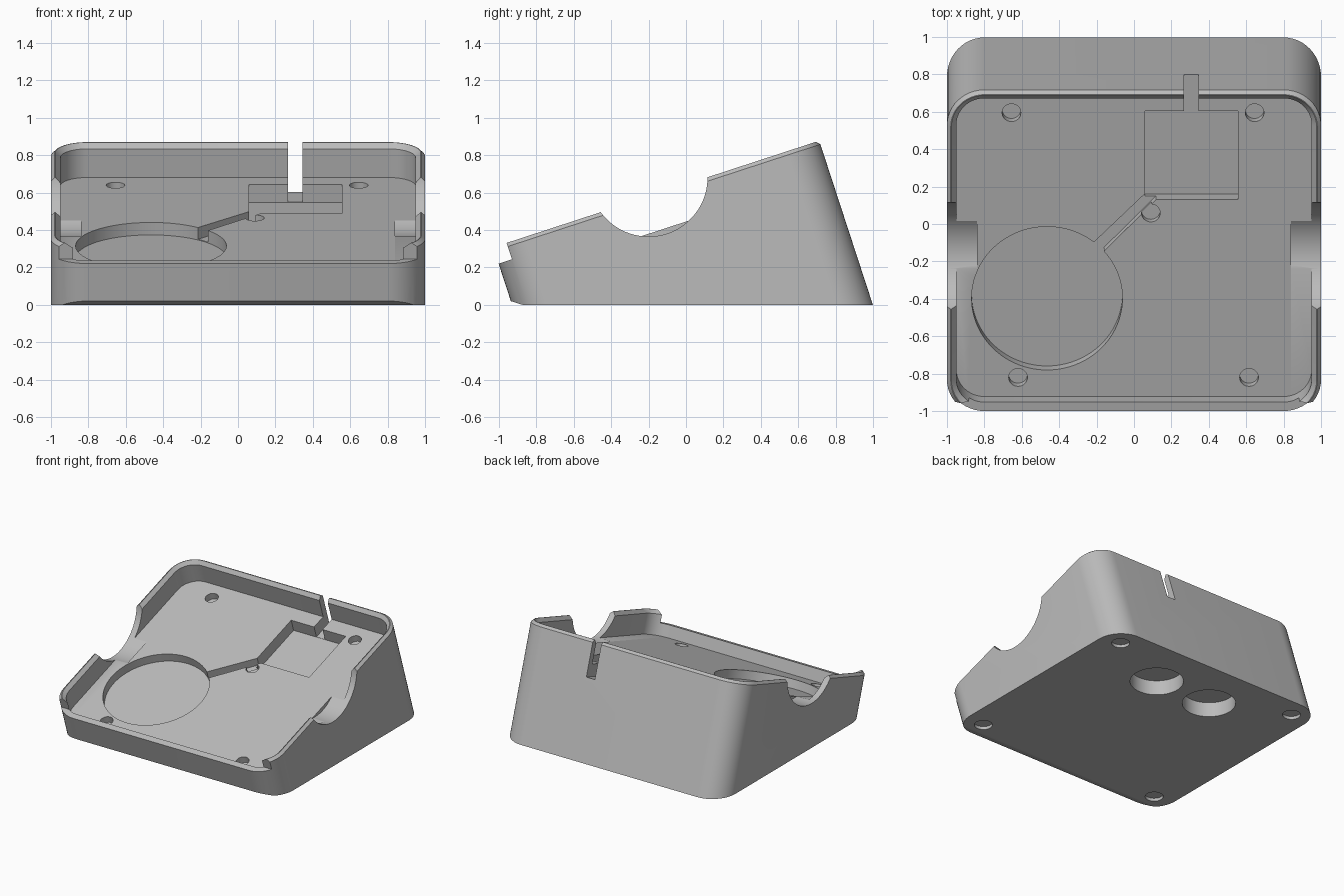
import bpy, bmesh, math
from mathutils import Matrix, Vector

cube = bpy.data.objects.get("Cube")
if cube:
    bpy.data.objects.remove(cube, do_unlink=True)

TILT = Matrix.Rotation(math.radians(18.1), 4, 'X')   # slope of the tray
FRONT, BACK, RIM, FLOOR = -0.882, 0.948, 0.612, 0.423
WALL, RADIUS = 0.05, 0.2

grey = bpy.data.materials.new("grey_plastic")
grey.use_nodes = True
grey.diffuse_color = (0.5, 0.5, 0.5, 1)
grey.node_tree.nodes["Principled BSDF"].inputs["Base Color"].default_value = (0.5, 0.5, 0.5, 1)


def tray_outline(inset):
    """Rounded rectangle of the tray, moved inwards by inset."""
    r = RADIUS - inset
    pts = []
    corners = [(1, BACK, 1, 1), (-1, BACK, -1, 1), (-1, FRONT, -1, -1), (1, FRONT, 1, -1)]
    for q, (x, y, sx, sy) in enumerate(corners):
        for i in range(13):
            a = math.radians(90 * q + 7.5 * i)
            pts.append((x - sx * RADIUS + r * math.cos(a), y - sy * RADIUS + r * math.sin(a)))
    return pts


def circle(x, y, r, n=64):
    return [(x + r * math.cos(math.tau * i / n), y + r * math.sin(math.tau * i / n)) for i in range(n)]


def rect(x0, x1, y0, y1):
    return [(x0, y0), (x1, y0), (x1, y1), (x0, y1)]


def loft(name, rings, matrix):
    """Closed solid through stacked (outline, height) rings."""
    bm = bmesh.new()
    loops = [[bm.verts.new((x, y, h)) for x, y in pts] for pts, h in rings]
    for a, b in zip(loops, loops[1:]):
        for i in range(len(a)):
            j = (i + 1) % len(a)
            bm.faces.new((a[i], a[j], b[j], b[i]))
    bm.faces.new(loops[0][::-1])
    bm.faces.new(loops[-1])
    bm.transform(matrix)
    bmesh.ops.recalc_face_normals(bm, faces=bm.faces)
    mesh = bpy.data.meshes.new(name)
    bm.to_mesh(mesh)
    bm.free()
    ob = bpy.data.objects.new(name, mesh)
    bpy.context.collection.objects.link(ob)
    mesh.materials.append(grey)
    return ob


def slice_off(ob, point, normal):
    """Remove what lies on the normal side of a plane and cap it."""
    bm = bmesh.new()
    bm.from_mesh(ob.data)
    bmesh.ops.bisect_plane(bm, geom=bm.verts[:] + bm.edges[:] + bm.faces[:], plane_co=point,
                           plane_no=normal, clear_outer=True)
    bmesh.ops.holes_fill(bm, edges=[e for e in bm.edges if e.is_boundary], sides=0)
    bmesh.ops.recalc_face_normals(bm, faces=bm.faces)
    bm.to_mesh(ob.data)
    bm.free()


# Wedge body with chamfered outer rim, flat base and small front toe
body = loft("tray_stand", [(tray_outline(0), -1.3), (tray_outline(0), RIM - 0.02),
                           (tray_outline(0.02), RIM)], TILT)
slice_off(body, Vector((0, 0, 0)), Vector((0, 0, -1)))
slice_off(body, Vector((0, -0.87, 0)), Vector((0, -0.3, -0.95)))


def cut(rings, matrix=TILT):
    cutter = loft("cutter", rings, matrix)
    cutter.hide_render = True
    mod = body.modifiers.new("cut", 'BOOLEAN')
    mod.operation, mod.solver, mod.object = 'DIFFERENCE', 'EXACT', cutter
    bpy.context.view_layer.objects.active = body
    bpy.ops.object.modifier_apply(modifier=mod.name)
    bpy.data.objects.remove(cutter, do_unlink=True)


def pocket(outline, depth):
    cut([(outline, FLOOR - depth), (outline, FLOOR + 0.05)])


# Tray recess with flared inner rim
cut([(tray_outline(WALL), FLOOR), (tray_outline(WALL), RIM - 0.028),
     (tray_outline(0.024), RIM), (tray_outline(0.024), 0.9)])

# Lowered front lip
lip = rect(-1.2, 1.2, -1.2, -0.807)
cut([(lip, 0.52), (lip, 0.9)])

# Round finger notches in both side walls
for side in (-1, 1):
    ring = circle(0, 0, 0.315, 96)
    across = Matrix.Translation((side * 1.02, -0.2, 0.68)) @ Matrix.Rotation(math.pi / 2, 4, 'Y')
    cut([(ring, -0.18), (ring, 0.18)], across)

# Round charger pocket, square connector pocket and cable slot through the back
pocket(circle(-0.465, -0.28, 0.403, 96), 0.07)
pocket(rect(0.06, 0.555, 0.275, 0.774), 0.1)
slot = rect(0.268, 0.345, 0.75, 1.1)
cut([(slot, FLOOR - 0.098), (slot, 0.9)])

# Diagonal cable channel and the small pin hole beside it
pocket([(-0.23, 0.02), (-0.175, -0.03), (0.128, 0.285), (0.1, 0.35)], 0.066)
pocket(circle(0.09, 0.2, 0.05, 32), 0.045)

# Small round recesses in the tray corners
for x, u in [(-0.655, 0.764), (0.645, 0.764), (-0.62, -0.725), (0.615, -0.725)]:
    pocket(circle(x, u, 0.05, 32), 0.055)

# Weight holes and foot recesses in the base
for x in (-0.25, 0.26):
    hole = circle(x, 0.575, 0.2)
    cut([(hole, -0.1), (hole, 0.12)], Matrix())
for x in (-0.835, 0.835):
    for y in (-0.76, 0.84):
        foot = circle(x, y, 0.068, 32)
        cut([(foot, -0.1), (foot, 0.025)], Matrix())

# Smooth corners, crisp edges
bpy.ops.object.select_all(action='DESELECT')
body.select_set(True)
bpy.context.view_layer.objects.active = body
bpy.ops.object.shade_smooth_by_angle(angle=math.radians(25))
